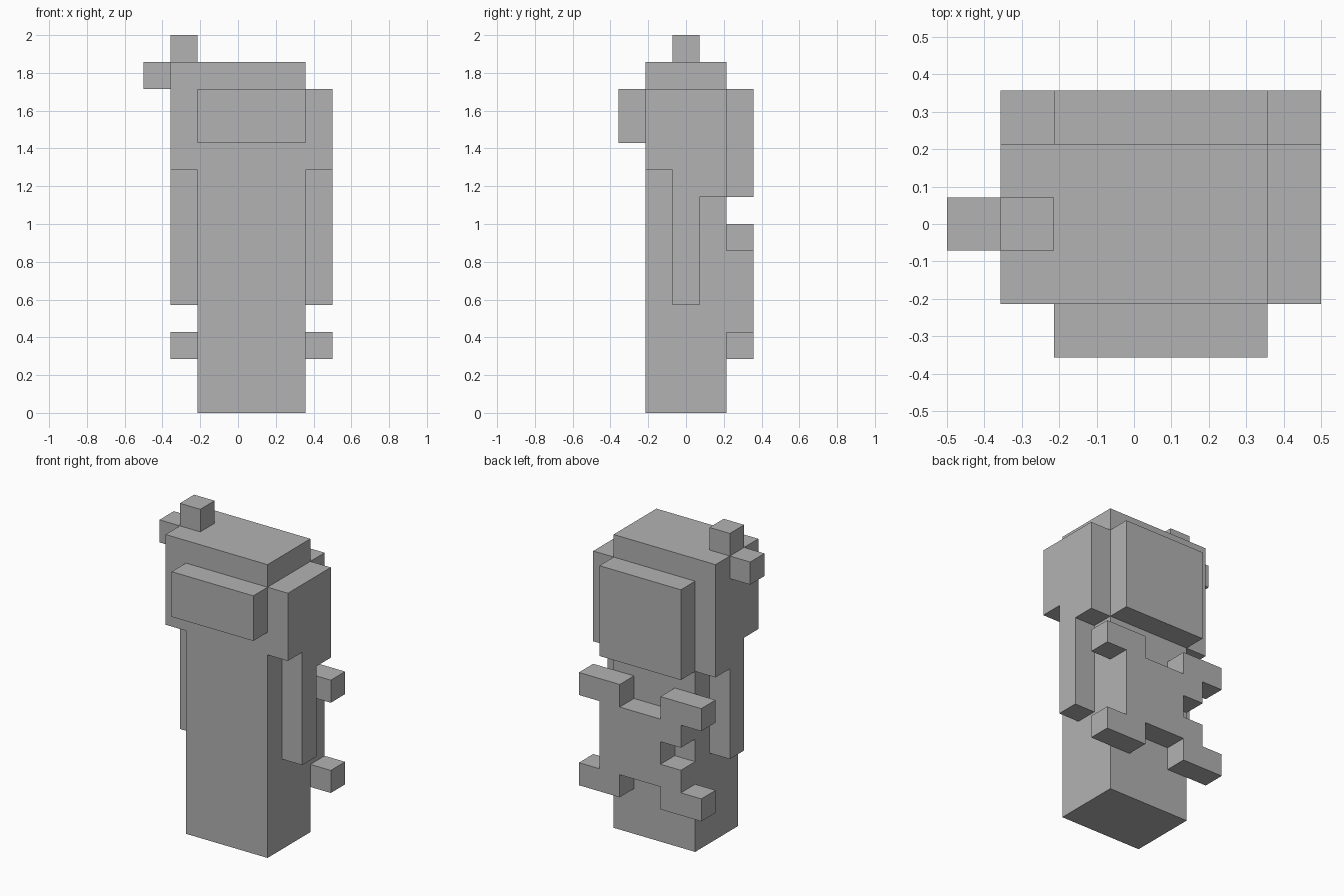
import bpy
import bmesh
from mathutils import Vector

if "Cube" in bpy.data.objects:
    bpy.data.objects.remove(bpy.data.objects["Cube"], do_unlink=True)

UNIT = 2 / 14                       # one block of the figure
ORIGIN = Vector((3.5, 2.5, 0))      # block coordinates of the model's origin

grey = bpy.data.materials.new("plain_grey")
grey.use_nodes = True
colour = (0.448, 0.448, 0.448, 1)
grey.diffuse_color = colour
grey.node_tree.nodes["Principled BSDF"].inputs["Base Color"].default_value = colour


def extrude(name, outlines, axis, depth):
    """Extrude flat outlines (in block coordinates) along an axis into one solid."""
    bm = bmesh.new()
    for outline in outlines:
        bm.faces.new([bm.verts.new((Vector(p) - ORIGIN) * UNIT) for p in outline])
    bmesh.ops.remove_doubles(bm, verts=bm.verts, dist=UNIT / 100)
    solid = bmesh.ops.extrude_face_region(bm, geom=bm.faces[:], use_keep_orig=True)
    moved = [v for v in solid["geom"] if isinstance(v, bmesh.types.BMVert)]
    shift = Vector((0, 0, 0))
    shift[axis] = depth * UNIT
    bmesh.ops.translate(bm, verts=moved, vec=shift)
    bmesh.ops.dissolve_limit(bm, angle_limit=0.01, verts=bm.verts, edges=bm.edges)
    bmesh.ops.recalc_face_normals(bm, faces=bm.faces)
    mesh = bpy.data.meshes.new(name)
    bm.to_mesh(mesh)
    bm.free()
    mesh.materials.append(grey)
    obj = bpy.data.objects.new(name, mesh)
    bpy.context.collection.objects.link(obj)
    return obj


def box(name, low, high):
    (a, b, c), (d, e, f) = low, high
    base = [(a, b, c), (d, b, c), (d, e, c), (a, e, c)]
    return extrude(name, [base], 2, f - c)


# Body and head core
box("body", (2, 1, 0), (6, 4, 13))

# Side hair, longer at the back, and the arms below it
for side, x, top in (("right", 1, 13), ("left", 6, 12)):
    profile = [(1, 9), (1, top), (4, top), (4, 8), (3, 8), (3, 9)]
    extrude(side + "_hair", [[(x, y, z) for y, z in profile]], 0, 1)
    box(side + "_arm", (x, 2, 4), (x + 1, 3, 9))

# Fringe, back hair and the two hair ornaments
box("fringe", (2, 0, 10), (6, 1, 12))
box("back_hair", (2, 4, 8), (6, 5, 12))
box("top_ornament", (1, 2, 13), (2, 3, 14))
box("side_ornament", (0, 2, 12), (1, 3, 13))

# Bow on the back, drawn as rows of blocks from the top down
rows = ("##..##",
        ".####.",
        "..###.",
        ".####.",
        "##..##")
cells = []
for r, row in enumerate(rows):
    z = 6 - r
    for x, mark in enumerate(row, start=1):
        if mark == "#":
            cells.append([(x, 4, z), (x + 1, 4, z), (x + 1, 4, z + 1), (x, 4, z + 1)])
extrude("back_bow", cells, 1, 1)
